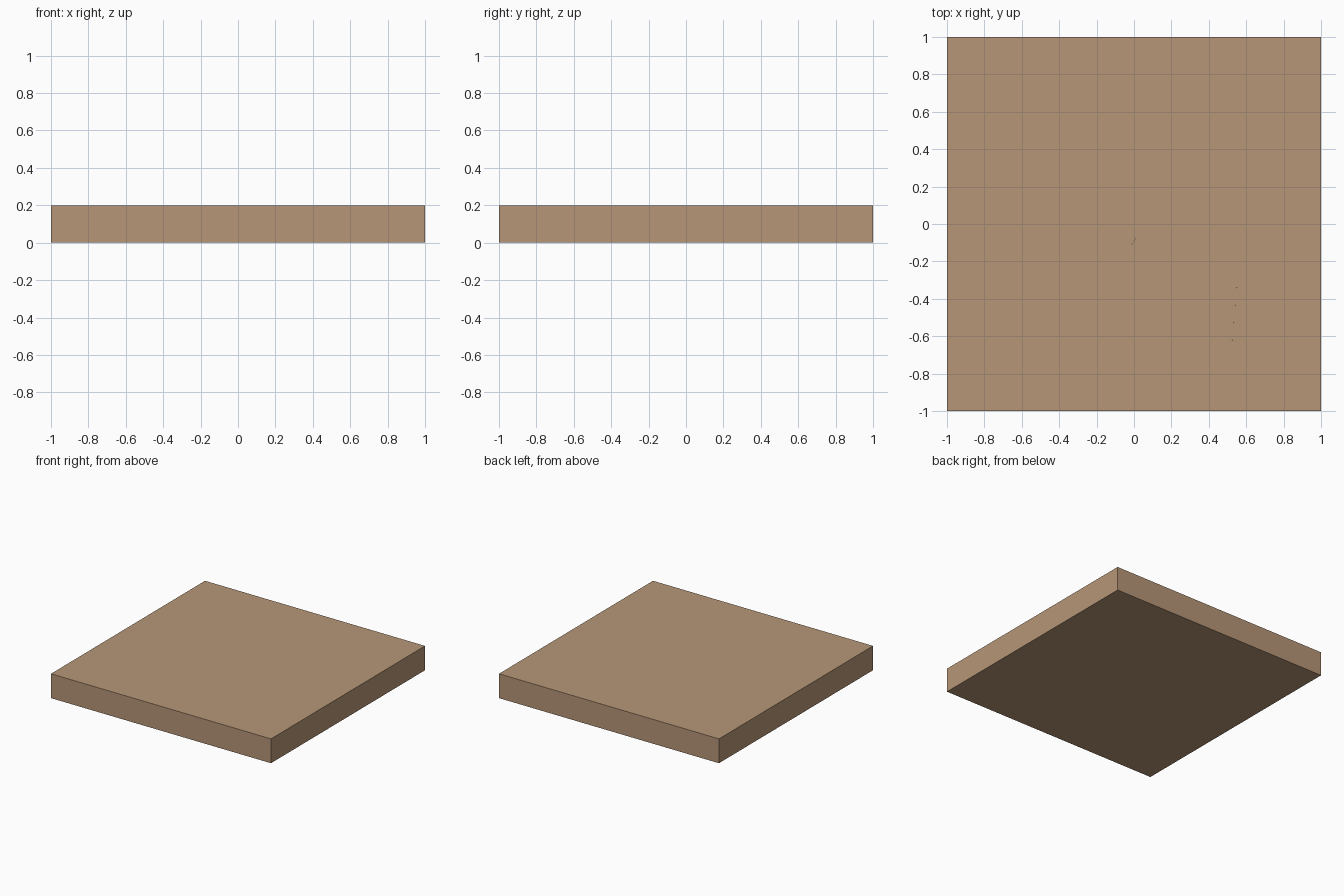
import bpy, bmesh
from mathutils import Vector

if "Cube" in bpy.data.objects:
    bpy.data.objects.remove(bpy.data.objects["Cube"])

# Square slab broken into tightly fitting Voronoi shards
SIZE, THICK = 2.0, 0.2

# One seed point per shard
SEEDS = [
    (-0.78, 0.76, 0.12), (-0.33, 0.70, 0.10), (-0.40, 0.99, 0.12),
    (0.12, 0.77, 0.08), (0.45, 0.79, 0.10), (0.90, 0.79, 0.00),
    (0.60, 0.60, 0.10), (0.84, 0.33, 0.17), (0.24, 0.42, 0.10),
    (0.00, 0.29, 0.10), (-0.37, 0.36, 0.10), (-0.77, 0.34, 0.10),
    (-0.80, -0.16, 0.10), (-0.47, -0.01, 0.10), (-0.12, 0.05, 0.10),
    (0.26, 0.08, 0.10), (0.18, -0.13, 0.10), (0.49, -0.14, 0.16),
    (0.66, 0.11, 0.02), (0.73, -0.45, 0.18), (0.38, -0.42, 0.10),
    (0.12, -0.36, 0.10), (-0.16, -0.23, 0.10), (-0.20, -0.57, 0.10),
    (-0.38, -0.33, 0.10), (-0.57, -0.68, 0.12), (-0.03, -0.83, 0.12),
]

stone = bpy.data.materials.new("tan_stone")
stone.diffuse_color = (0.47, 0.305, 0.185, 1)
stone.use_nodes = True
stone.node_tree.nodes["Principled BSDF"].inputs["Base Color"].default_value = stone.diffuse_color


def cut(bm, point, normal):
    """Trim the piece with a plane and close the opening."""
    geom = bm.verts[:] + bm.edges[:] + bm.faces[:]
    res = bmesh.ops.bisect_plane(bm, geom=geom, dist=1e-6, plane_co=point,
                                 plane_no=normal, clear_outer=True)
    edges = [e for e in res["geom_cut"]
             if isinstance(e, bmesh.types.BMEdge) and e.is_boundary]
    if edges:
        bmesh.ops.holes_fill(bm, edges=edges, sides=0)


def shard(index, seeds):
    """Slab trimmed to the region nearest its own seed."""
    bm = bmesh.new()
    bmesh.ops.create_cube(bm, size=1)
    bmesh.ops.scale(bm, vec=(SIZE, SIZE, THICK), verts=bm.verts)
    bmesh.ops.translate(bm, vec=(0, 0, THICK / 2), verts=bm.verts)
    own = seeds[index]
    for other in sorted(seeds, key=lambda s: (s - own).length)[1:]:
        cut(bm, (own + other) / 2, (other - own).normalized())
    bmesh.ops.recalc_face_normals(bm, faces=bm.faces)
    mesh = bpy.data.meshes.new("slab_shard")
    bm.to_mesh(mesh)
    bm.free()
    mesh.materials.append(stone)
    obj = bpy.data.objects.new(f"slab_shard_{index + 1:02d}", mesh)
    bpy.context.collection.objects.link(obj)


points = [Vector(s) for s in SEEDS]
for i in range(len(points)):
    shard(i, points)
